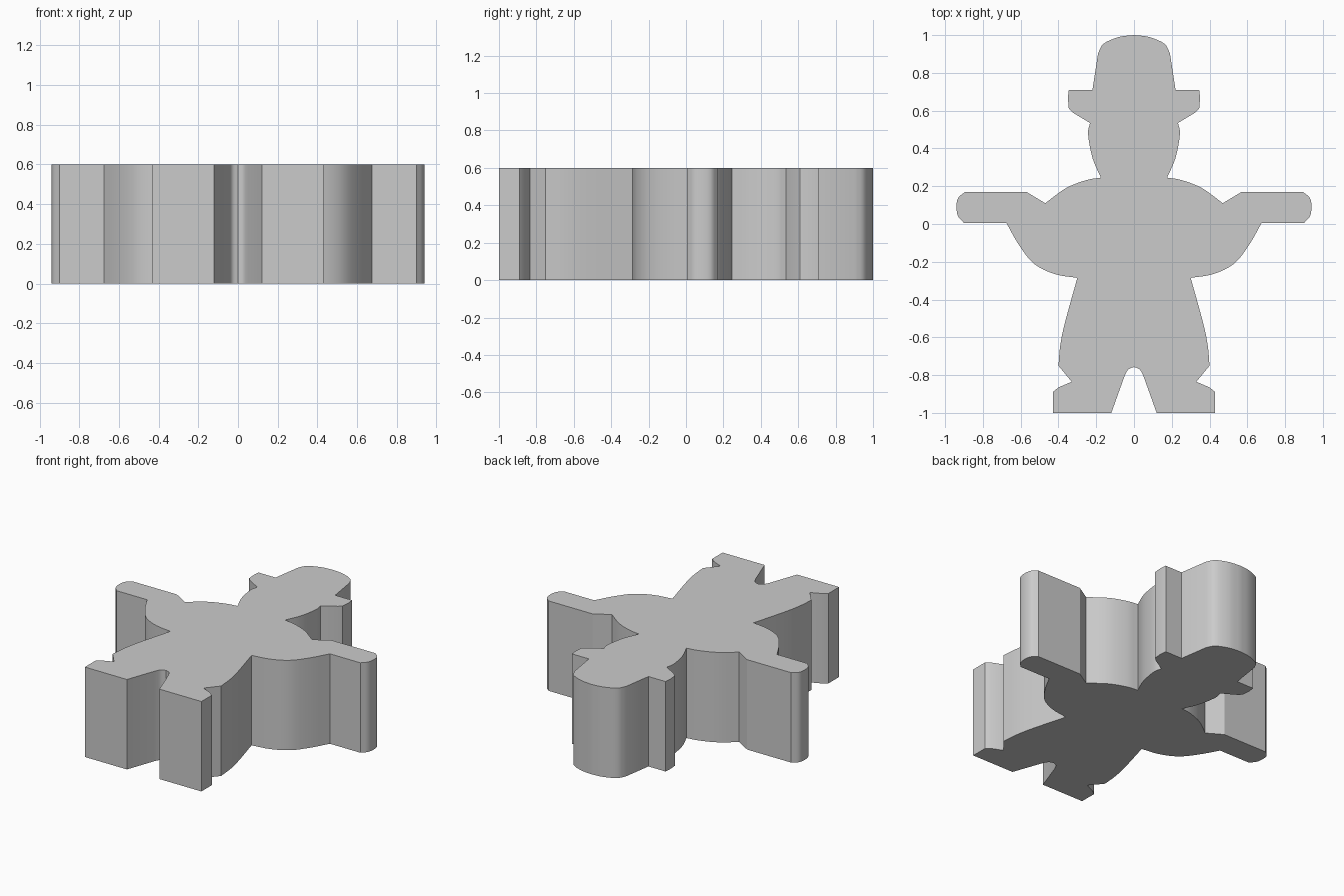
import bpy
import bmesh
import math
from mathutils import Vector

THICKNESS = 0.6
STEPS = 4

default_cube = bpy.data.objects.get("Cube")
if default_cube:
    bpy.data.objects.remove(default_cube, do_unlink=True)


def straight(*points):
    """Section with sharp corners."""
    return [Vector(point) for point in points]


def curved(*points):
    """Section that flows smoothly through its points."""
    pts = [Vector(point) for point in points]
    padded = [pts[0] * 2 - pts[1]] + pts + [pts[-1] * 2 - pts[-2]]
    result = []
    for before, start, end, after in zip(padded, padded[1:], padded[2:], padded[3:]):
        start_pull = (end - before) / 2
        end_pull = (after - start) / 2
        for step in range(STEPS):
            t = step / STEPS
            ease = t * t * (3 - 2 * t)
            result.append(start.lerp(end, ease)
                          + start_pull * (t * (1 - t) ** 2)
                          - end_pull * (t * t * (1 - t)))
    result.append(pts[-1])
    return result


# Half outline of the figure, from the top of the hat to the crotch
hat_crown = curved((0, 1), (.08, .99), (.16, .955), (.19, .905))
hat_brim = straight((.22, .71), (.345, .71), (.35, .67), (.345, .61), (.325, .59))
head = curved((.233, .535), (.243, .475), (.22, .35), (.175, .245))
shoulder = curved((.175, .245), (.25, .233), (.36, .19), (.47, .11))
upper_arm = straight((.57, .17))
hand = curved((.895, .17), (.935, .13), (.935, .05), (.9, .005))
belly = curved((.675, .005), (.61, -.11), (.53, -.21), (.42, -.265), (.3, -.285))
trouser_leg = curved((.3, -.285), (.365, -.52), (.39, -.64), (.4, -.75))
cuff = straight((.33, -.835))
shoe = straight((.4, -.865), (.43, -.89), (.43, -1), (.12, -1))
crotch = curved((.05, -.805), (.03, -.77), (0, -.757))

half = []
for section in (hat_crown, hat_brim, head, shoulder, upper_arm, hand,
                belly, trouser_leg, cuff, shoe, crotch):
    for point in section:
        if not half or (point - half[-1]).length > 0.001:
            half.append(point)

# Mirror the half outline across the centre line
mirrored = [Vector((-point.x, point.y)) for point in reversed(half[1:-1])]
outline = half + mirrored

# Extrude the outline into a solid slab
bm = bmesh.new()
base = bm.faces.new([bm.verts.new((point.x, point.y, 0)) for point in outline])
extruded = bmesh.ops.extrude_face_region(bm, geom=[base], use_keep_orig=True)
top_verts = [item for item in extruded["geom"] if isinstance(item, bmesh.types.BMVert)]
bmesh.ops.translate(bm, verts=top_verts, vec=(0, 0, THICKNESS))
bmesh.ops.recalc_face_normals(bm, faces=bm.faces)
mesh = bpy.data.meshes.new("figure_slab")
bm.to_mesh(mesh)
bm.free()

# Plain grey material
grey = bpy.data.materials.new("plain_grey")
grey.use_nodes = True
colour = (0.6, 0.6, 0.6, 1)
grey.diffuse_color = colour
grey.node_tree.nodes["Principled BSDF"].inputs["Base Color"].default_value = colour
mesh.materials.append(grey)

figure = bpy.data.objects.new("figure_slab", mesh)
bpy.context.collection.objects.link(figure)
bpy.ops.object.select_all(action="DESELECT")
figure.select_set(True)
bpy.context.view_layer.objects.active = figure
bpy.ops.object.shade_smooth_by_angle(angle=math.radians(25))
